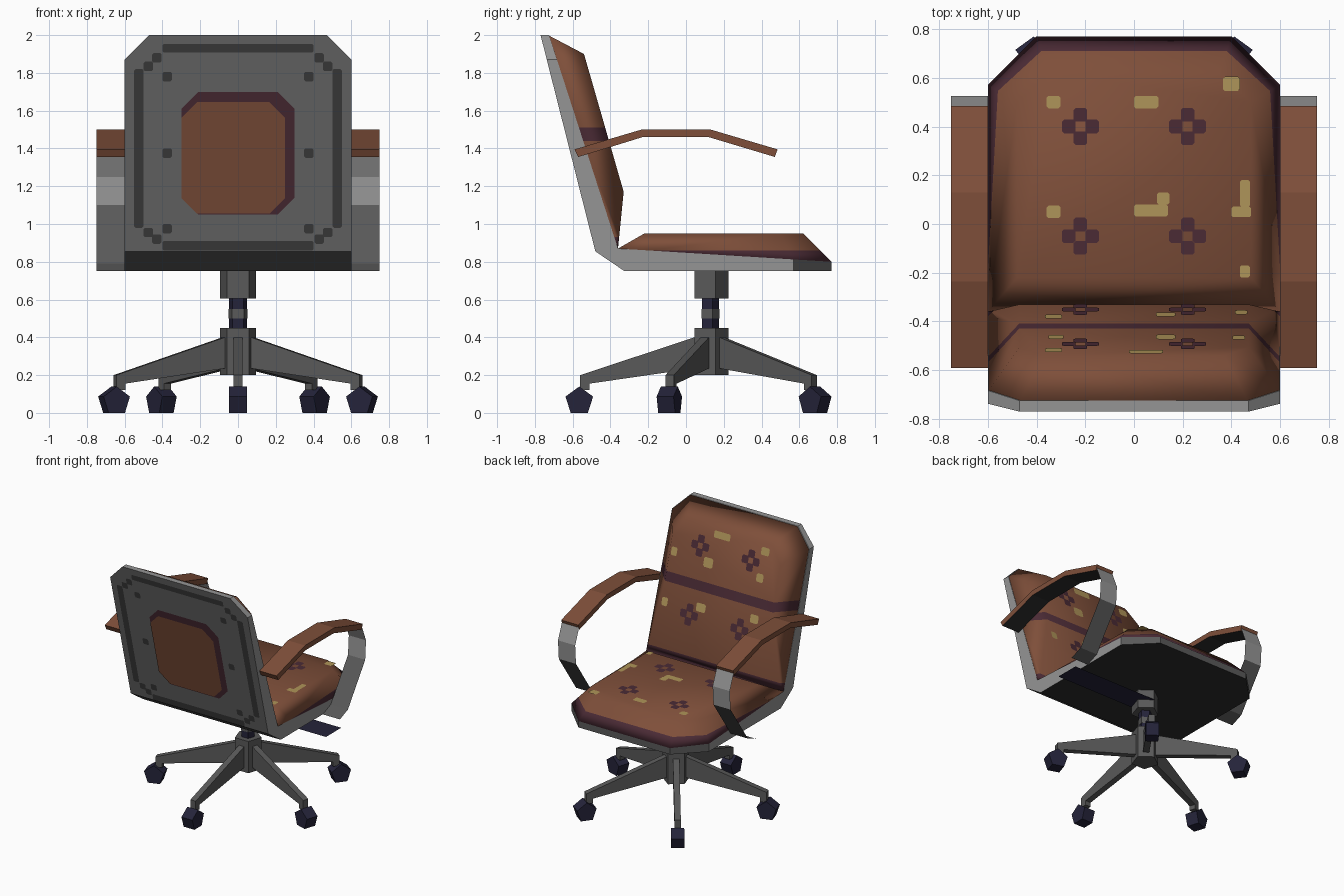
import bpy, bmesh, math
from mathutils import Vector, Matrix

if "Cube" in bpy.data.objects:
    bpy.data.objects.remove(bpy.data.objects["Cube"])

COLORS = {
    "brown_leather": (0.21, 0.078, 0.042), "maroon_trim": (0.07, 0.024, 0.036),
    "gold_spot": (0.43, 0.30, 0.10), "light_metal": (0.30, 0.30, 0.30),
    "shell_gray": (0.15, 0.15, 0.15), "mid_gray": (0.10, 0.10, 0.10),
    "dark_gray": (0.05, 0.05, 0.05), "navy_plastic": (0.018, 0.017, 0.042),
    "charcoal": (0.027, 0.027, 0.027),
}
MATS = {}
for n, c in COLORS.items():
    MATS[n] = bpy.data.materials.new(n)
    MATS[n].diffuse_color = (*c, 1)
CY = 0.125  # y of the swivel column


def finish(name, bm, mats, rule=None, smooth=False, closed=True):
    if closed:
        bmesh.ops.recalc_face_normals(bm, faces=bm.faces[:])
    bm.normal_update()
    for f in bm.faces:
        f.smooth = smooth
        if rule:
            f.material_index = rule(f)
    me = bpy.data.meshes.new(name)
    bm.to_mesh(me)
    bm.free()
    for m in mats:
        me.materials.append(MATS[m])
    ob = bpy.data.objects.new(name, me)
    bpy.context.collection.objects.link(ob)
    return ob


def prism(profile, x0, x1):
    """Extrude a (y, z) profile along x."""
    bm = bmesh.new()
    f = bm.faces.new([bm.verts.new((x0, y, z)) for y, z in profile])
    r = bmesh.ops.extrude_face_region(bm, geom=[f])
    vs = [v for v in r["geom"] if isinstance(v, bmesh.types.BMVert)]
    bmesh.ops.translate(bm, verts=vs, vec=(x1 - x0, 0, 0))
    return bm


def cut(bm, co, no, fill=False):
    geom = bm.verts[:] + bm.edges[:] + bm.faces[:]
    r = bmesh.ops.bisect_plane(bm, geom=geom, plane_co=co, plane_no=no, clear_outer=fill)
    if fill:
        es = [e for e in r["geom_cut"] if isinstance(e, bmesh.types.BMEdge)]
        bmesh.ops.contextual_create(bm, geom=es)


def column(name, r, z0, z1, mat):
    """Five-sided post around the swivel axis."""
    bm = bmesh.new()
    m = Matrix.Translation((0, CY, (z0 + z1) / 2)) @ Matrix.Rotation(math.pi / 2, 4, 'Z')
    bmesh.ops.create_circle(bm, cap_ends=True, segments=5, radius=r, matrix=Matrix())
    f = bm.faces[:]
    e = bmesh.ops.extrude_face_region(bm, geom=f)
    bmesh.ops.translate(bm, verts=[v for v in e["geom"] if isinstance(v, bmesh.types.BMVert)],
                        vec=(0, 0, z1 - z0))
    # create_circle starts on the y axis, so one corner points to +y
    bmesh.ops.translate(bm, verts=bm.verts[:], vec=(0, CY, z0))
    finish(name, bm, [mat])


def cushion(name, outer, inner, cuts, rule):
    """Bevelled pad between two half outlines mirrored in x."""
    bm = bmesh.new()
    full = lambda pts: pts + [(-x, y, z) for x, y, z in reversed(pts)]
    a = [bm.verts.new(p) for p in full(outer)]
    b = [bm.verts.new(p) for p in full(inner)]
    n = len(a)
    for i in range(n):
        j = (i + 1) % n
        bm.faces.new((a[i], a[j], b[j], b[i]))
    bm.faces.new(b)
    bm.faces.new(a[::-1])
    for z in cuts:
        cut(bm, (0, 0, z), (0, 0, 1))
    finish(name, bm, ["brown_leather", "maroon_trim"], rule, smooth=True)


def plates(name, mat, surf, polys):
    """Flat painted shapes laid on a surface map (u, v) -> point."""
    bm = bmesh.new()
    for p in polys:
        bm.faces.new([bm.verts.new(surf(u, v)) for u, v in p])
    finish(name, bm, [mat], closed=False)


def blob(u, v, w, h):
    c = min(w, h) * 0.3
    return [(u - w + c, v - h), (u + w - c, v - h), (u + w, v - h + c), (u + w, v + h - c),
            (u + w - c, v + h), (u - w + c, v + h), (u - w, v + h - c), (u - w, v - h + c)]


def flower(u, v):
    return [blob(u + a, v + b, 0.028, 0.028) for a, b in ((.048, 0), (-.048, 0), (0, .048), (0, -.048))]


# One-piece shell: seat pan and backrest with clipped corners
bm = prism([(-.77, 2), (-.48, .855), (-.325, .75), (.77, .75), (.77, .80), (-.36, .87), (-.725, 2)], -.6, .6)
for s in (1, -1):
    cut(bm, (s * .47, 0, 2), (s, 0, 1), True)
    cut(bm, (s * .4, .77, 0), (s, 1, 0), True)


def shell_rule(f):
    n, c = f.normal, f.calc_center_median()
    if n.z < -.9:
        return 2
    if n.z < -.4 or (n.y > .5 and c.z < .8):
        return 3
    return 1 if n.y < -.5 else 0


finish("seat_shell", bm, ["light_metal", "shell_gray", "charcoal", "mid_gray"], shell_rule)

# Seat and back cushions
sz = lambda y: .87 - (y + .36) * .07 / 1.13
cushion("seat_cushion", [(.6, y, sz(y)) for y in (-.36, .57)] + [(.4, .77, .80)],
        [(.48, -.22, .95), (.48, .5, .95), (.35, .62, .95)], [.86],
        lambda f: int(f.calc_center_median().z < .86 and f.normal.z > 0))
by = lambda z: -.36 - (z - .87) * .37 / 1.13
fy = lambda z: -.33 - (z - 1.17) * .21 / .73
cushion("back_cushion", [(x, by(z), z) for x, z in ((.6, .87), (.6, 1.87), (.47, 2))],
        [(x, fy(z), z) for x, z in ((.47, 1.17), (.47, 1.78), (.37, 1.9))], [.93, 1.44, 1.51],
        lambda f: int(f.calc_center_median().z < .93 or 1.44 < f.calc_center_median().z < 1.51
                      and max(v.co.z for v in f.verts) < 1.52))

# Upholstery pattern on seat and back
seat_map = lambda u, v: (u, v, .954)
back_map = lambda u, v: (u, fy(v) + .005, v)
plates("seat_gold_spots", "gold_spot", seat_map, [blob(*b) for b in (
    (-.33, .5, .028, .026), (.05, .5, .05, .026), (.4, .575, .035, .03), (-.33, .05, .028, .026),
    (.07, .055, .07, .025), (.12, .105, .025, .025), (.44, .05, .04, .022), (.455, .125, .02, .055),
    (.455, -.195, .02, .025))])
plates("back_gold_spots", "gold_spot", back_map, [blob(*b) for b in (
    (.05, 1.86, .07, .025), (-.33, 1.84, .035, .028), (.13, 1.65, .04, .035), (-.32, 1.65, .03, .03),
    (.43, 1.66, .025, .03), (.13, 1.33, .04, .03), (-.33, 1.36, .035, .03), (.44, 1.3, .025, .03))])
plates("seat_flowers", "maroon_trim", seat_map,
       [p for x in (-.22, .22) for y in (-.05, .4) for p in flower(x, y)])
plates("back_flowers", "maroon_trim", back_map,
       [p for x in (-.22, .22) for z in (1.26, 1.75) for p in flower(x, z)])

# Rear face of the backrest: panel, groove frame and rivets
rear = lambda d: (lambda u, v: (u, -.48 - (v - .855) * .29 / 1.145 - d, v))
plates("rear_panel_trim", "maroon_trim", rear(.004), [blob(0, 1.375, .3, .325)])
plates("rear_panel", "brown_leather", rear(.007), [blob(-.025, 1.35, .275, .295)])
lines = [blob(0, 1.93, .4, .022), blob(0, .885, .4, .025)]
for s in (1, -1):
    lines.append(blob(s * .525, 1.4, .025, .42))
    lines += [blob(s * .375, z, .025, .025) for z in (.975, 1.375, 1.78)]
    lines += [blob(s * x, z, .025, .025) for x, z in ((.43, 1.88), (.475, 1.835), (.43, .92), (.475, .955))]
plates("rear_grooves", "dark_gray", rear(.004), lines)

# Armrests with thin metal straps
for s, side in ((1, "right"), (-1, "left")):
    x0, x1 = sorted((s * .6, s * .75))
    finish(side + "_armrest", prism(
        [(-.59, 1.395), (-.235, 1.5), (.13, 1.5), (.485, 1.395),
         (.47, 1.355), (.12, 1.46), (-.23, 1.46), (-.57, 1.355)], x0, x1),
        ["brown_leather", "charcoal"], lambda f: int(f.normal.z < -.5))
    bm = bmesh.new()
    path = [(.475, 1.375), (.525, 1.25), (.515, 1.1), (.30, .79), (.2, .75)]
    rows = [[bm.verts.new((x, y, z)) for x in (x0, x1)] for y, z in path]
    for a, b in zip(rows, rows[1:]):
        bm.faces.new((a[0], b[0], b[1], a[1]))
    finish(side + "_arm_strap", bm, ["light_metal", "mid_gray"],
           lambda f: int(f.calc_center_median().z < 1.1), closed=False)

# Swivel column and height lever
column("upper_hub", .1, .605, .76, "mid_gray")
column("gas_stem", .05, .44, .62, "navy_plastic")
column("stem_collar", .053, .5, .55, "mid_gray")
column("lower_hub", .1, .2, .45, "mid_gray")
plates("height_lever", "navy_plastic", lambda u, v: (u, v, .67),
       [[(0, .04), (.74, .04), (.74, .23), (0, .23)]])

# Five star legs with pentagonal casters
for i in range(5):
    turn = Matrix.Translation((0, CY, 0)) @ Matrix.Rotation(math.pi + i * math.tau / 5, 4, 'Z')
    leg = prism([(.05, .41), (.685, .20), (.685, .12), (.635, .12), (.635, .155), (.05, .24)], -.023, .023)
    leg.transform(turn)
    finish(f"star_leg_{i + 1}", leg, ["mid_gray"])
    pent = [(.69 + .077 * math.sin(k * math.tau / 5), .0625 + .077 * math.cos(k * math.tau / 5)) for k in range(5)]
    wheel = prism(pent, -.047, .047)
    wheel.transform(turn)
    finish(f"caster_{i + 1}", wheel, ["navy_plastic"])

for m in bpy.data.materials:
    if m.users and not m.is_grease_pencil:
        m.use_nodes = True
        m.node_tree.nodes["Principled BSDF"].inputs["Base Color"].default_value = m.diffuse_color
